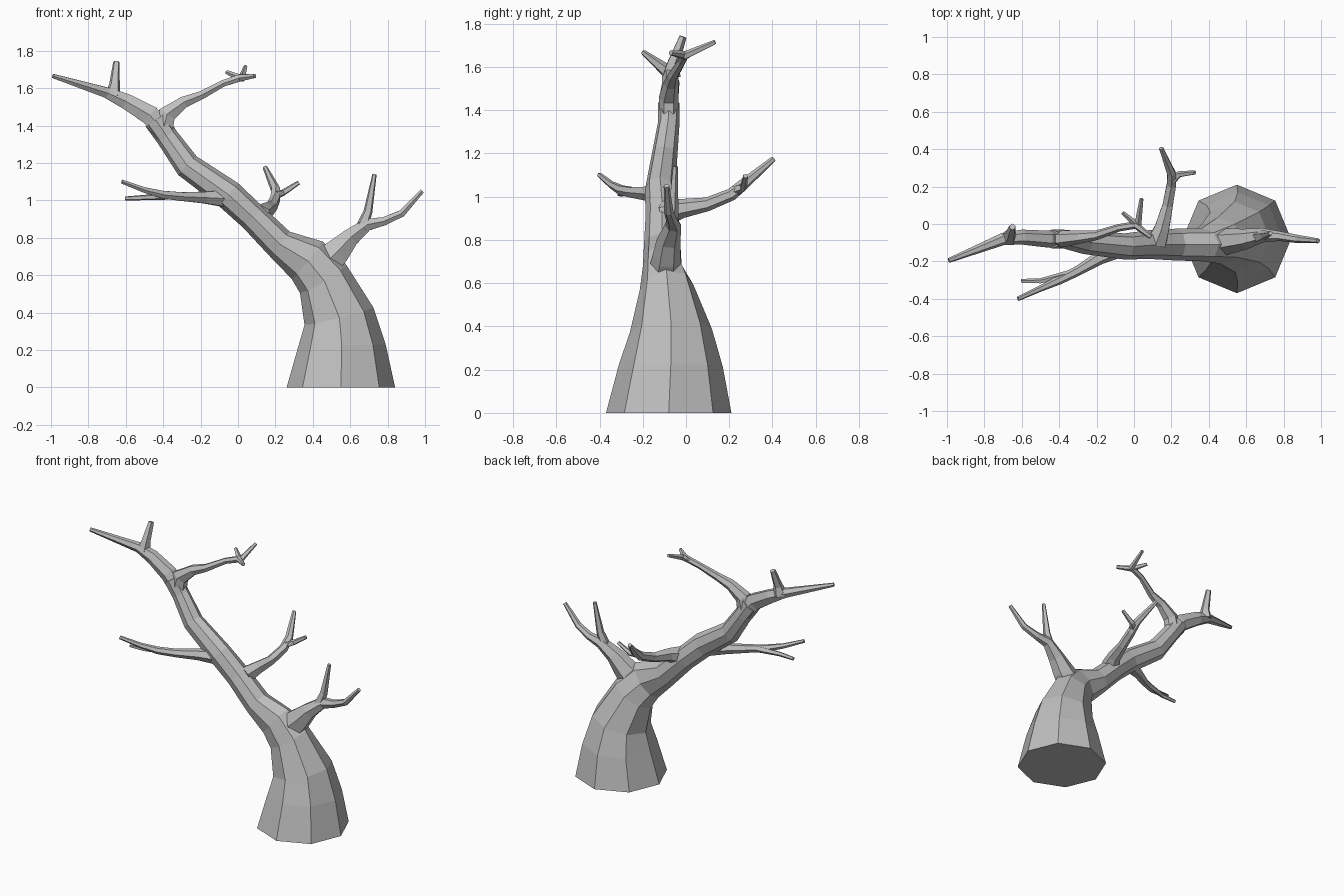
import bpy
import bmesh
import math
from mathutils import Vector

default_cube = bpy.data.objects.get("Cube")
if default_cube:
    bpy.data.objects.remove(default_cube, do_unlink=True)

# One plain grey bark colour
BARK = (0.52, 0.52, 0.52, 1.0)
bark = bpy.data.materials.new("grey_bark")
bark.use_nodes = True
bark.diffuse_color = BARK
shader = next(n for n in bark.node_tree.nodes if n.type == 'BSDF_PRINCIPLED')
shader.inputs["Base Color"].default_value = BARK


def tangent_at(centres, i):
    """Direction of the path at a point; the ground ring stays level."""
    if i == 0 and centres[0].z == 0:
        return Vector((0, 0, 1))
    before = centres[max(i - 1, 0)]
    after = centres[min(i + 1, len(centres) - 1)]
    if 0 < i < len(centres) - 1:
        here = centres[i]
        return ((here - before).normalized() + (after - here).normalized()).normalized()
    return (after - before).normalized()


def limb(name, sides, path):
    """Tapered faceted tube through (x, y, z, radius[, side radius]) points."""
    centres = [Vector(p[:3]) for p in path]
    span = (centres[-1] - centres[0]).normalized()
    reference = Vector((0, 0, 1)) if abs(span.y) > 0.6 else Vector((0, 1, 0))

    bm = bmesh.new()
    rings = []
    for i, (centre, point) in enumerate(zip(centres, path)):
        tangent = tangent_at(centres, i)
        side = (reference - tangent * reference.dot(tangent)).normalized()
        across = tangent.cross(side)
        radius, side_radius = point[3], point[-1]
        ring = []
        for k in range(sides):
            angle = math.tau * k / sides
            offset = side * math.cos(angle) * side_radius + across * math.sin(angle) * radius
            ring.append(bm.verts.new(centre + offset))
        rings.append(ring)

    # Skin the rings and close both ends
    for lower, upper in zip(rings, rings[1:]):
        for k in range(sides):
            n = (k + 1) % sides
            bm.faces.new((lower[k], lower[n], upper[n], upper[k]))
    bm.faces.new(rings[0])
    bm.faces.new(rings[-1])
    bmesh.ops.recalc_face_normals(bm, faces=bm.faces)

    mesh = bpy.data.meshes.new(name)
    bm.to_mesh(mesh)
    bm.free()
    mesh.materials.append(bark)
    obj = bpy.data.objects.new(name, mesh)
    bpy.context.collection.objects.link(obj)
    return obj


# Leaning trunk, from the flared foot to the long upper tip
limb("trunk", 8, [
    (.55, -.08, 0, .29), (.555, -.07, .22, .235, .24), (.54, -.07, .38, .19),
    (.455, -.09, .58, .145, .125), (.37, -.11, .68, .13, .09),
    (.225, -.11, .765, .085), (.08, -.11, .91, .077), (-.05, -.12, 1.03, .08, .07),
    (-.27, -.1, 1.185, .07, .06), (-.38, -.08, 1.34, .06, .05), (-.44, -.08, 1.43, .065, .05)])
limb("upper_limb", 6, [
    (-.39, -.08, 1.36, .06, .05), (-.47, -.08, 1.455, .06, .045),
    (-.6, -.07, 1.53, .048, .04), (-.7, -.08, 1.575, .033), (-.99, -.195, 1.665, .013)])
limb("upper_twig", 5, [
    (-.67, -.07, 1.56, .045), (-.66, -.06, 1.62, .03), (-.65, -.015, 1.74, .018)])

# Branch reaching back over the crown
limb("crown_branch", 6, [
    (-.4, -.08, 1.38, .06, .045), (-.38, -.08, 1.46, .055, .045), (-.29, -.07, 1.525, .035),
    (-.2, -.06, 1.56, .026), (-.08, -.02, 1.625, .02), (.01, -.005, 1.655, .022),
    (.09, -.07, 1.665, .012)])
for label, tip in (("back", (.04, .135, 1.715)), ("left", (-.06, .06, 1.685))):
    limb("crown_twig_" + label, 5, [(.02, -.01, 1.65, .02), (*tip, .011)])

# Branch on the outer side of the trunk
limb("side_branch", 6, [
    (.44, -.1, .64, .1, .08), (.53, -.09, .725, .08, .065), (.6, -.08, .8, .055),
    (.69, -.06, .87, .038), (.78, -.065, .888, .026), (.875, -.08, .93, .022),
    (.985, -.09, 1.05, .013)])
limb("side_twig", 5, [
    (.66, -.07, .85, .035), (.695, -.06, .94, .025), (.73, -.05, 1.14, .012)])

# Branch growing out of the back
limb("back_branch", 6, [
    (.12, -.1, .92, .06), (.15, -.02, .945, .045), (.18, .1, .965, .032),
    (.2, .21, 1.01, .029), (.2, .27, 1.06, .026), (.145, .405, 1.175, .013)])
limb("back_twig", 5, [
    (.2, .23, 1.03, .026), (.24, .265, 1.04, .018), (.325, .275, 1.095, .012)])

# Forked branch growing out of the front
limb("front_branch", 6, [
    (-.08, -.13, 1.01, .05), (-.18, -.18, 1.015, .036), (-.3, -.25, 1.02, .027),
    (-.4, -.3, 1.03, .024), (-.5, -.345, 1.055, .017), (-.62, -.4, 1.1, .012)])
limb("front_twig", 5, [
    (-.35, -.27, 1.025, .022), (-.5, -.305, 1.015, .015), (-.605, -.305, 1.01, .011)])
